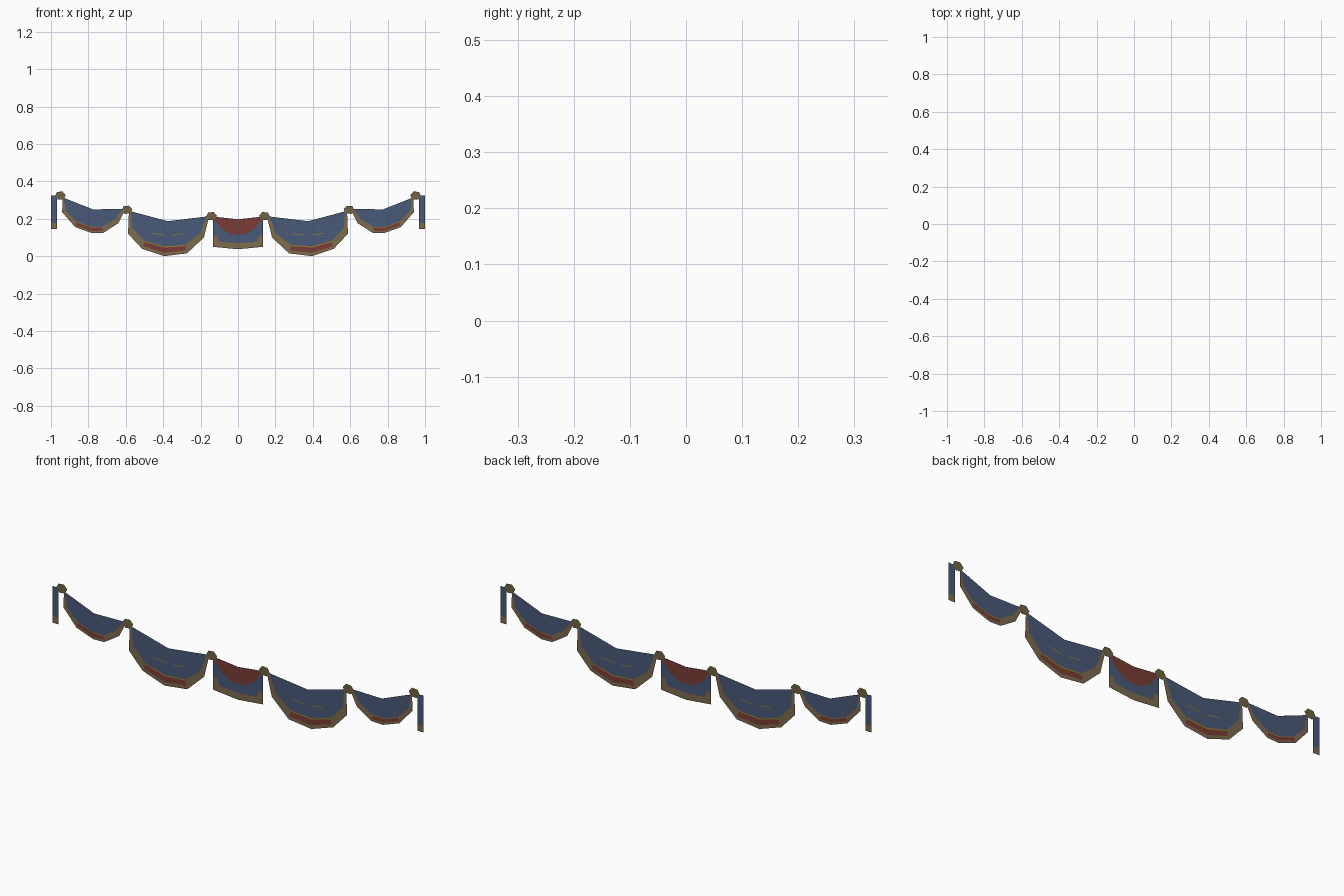
import bpy
import math

if "Cube" in bpy.data.objects:
    bpy.data.objects.remove(bpy.data.objects["Cube"])


def material(name, rgb):
    m = bpy.data.materials.new(name)
    m.diffuse_color = (*rgb, 1)
    m.use_nodes = True
    m.node_tree.nodes["Principled BSDF"].inputs["Base Color"].default_value = m.diffuse_color
    return m


BLUE, GOLD, RED, YELLOW, BRASS = range(5)
MATS = [material("blue cloth", (.068, .102, .190)),
        material("gold trim", (.205, .145, .078)),
        material("red cloth", (.195, .045, .035)),
        material("yellow thread", (.32, .21, .03)),
        material("dark gold knot", (.165, .125, .055))]


def sheet(name, polys, layers=(0,)):
    """Flat faces in the xz plane, mirrored to the other half.
    polys: list of (points, material index); layers: y offsets."""
    verts, faces, mats = [], [], []
    for y in layers:
        for pts, mat in polys:
            start = len(verts)
            verts += [(x, y, z) for x, z in pts]
            face = list(range(start, len(verts)))
            faces.append(face if y <= 0 else face[::-1])
            mats.append(mat)
    me = bpy.data.meshes.new(name)
    me.from_pydata(verts, [], faces)
    for m in MATS:
        me.materials.append(m)
    me.polygons.foreach_set("material_index", mats)
    ob = bpy.data.objects.new(name, me)
    bpy.context.collection.objects.link(ob)
    ob.modifiers.new("Mirror", "MIRROR").use_axis[0] = True
    return ob


def swag(name, outer, inner, top_mid):
    """Blue hanging cloth with a gold rim and a red, yellow-edged strip."""
    def line(t):
        return [(a[0] + (b[0] - a[0]) * t, a[1] + (b[1] - a[1]) * t)
                for a, b in zip(outer, inner)]
    polys = [(inner + [top_mid], BLUE)]
    bands = [(0, .35, GOLD), (.35, .88, RED), (.88, 1, YELLOW)]
    for t0, t1, mat in bands:
        lo, hi = line(t0), line(t1)
        for i in range(len(outer) - 1):
            m = mat if i in (2, 3) else GOLD
            polys.append(([lo[i], lo[i + 1], hi[i + 1], hi[i]], m))
    sheet(name, polys)


# Large and small swags
swag("large_swag",
     [(-.583, .245), (-.588, .12), (-.513, .04), (-.395, 0), (-.273, .015),
      (-.182, .10), (-.155, .21)],
     [(-.574, .24), (-.565, .15), (-.497, .08), (-.395, .052), (-.285, .06),
      (-.205, .12), (-.168, .212)],
     (-.375, .187))
swag("small_swag",
     [(-.938, .315), (-.94, .235), (-.87, .155), (-.78, .123), (-.72, .125),
      (-.64, .176), (-.605, .245)],
     [(-.932, .312), (-.92, .242), (-.862, .185), (-.785, .156), (-.725, .157),
      (-.655, .20), (-.617, .253)],
     (-.775, .25))

# Thin yellow creases on the large swags
sheet("swag_creases",
      [([(-.46, .121), (-.39, .110), (-.39, .114), (-.46, .125)], YELLOW),
       ([(-.35, .110), (-.29, .118), (-.29, .122), (-.35, .114)], YELLOW)],
      (-.001, .001))

# Centre panel: red drape, blue field, gold hem
curve = [(-.134, .205), (-.086, .145), (-.037, .117), (0, .117)]
hem = [(-.134, .11), (-.112, .11), (-.10, .078), (0, .07)]
sheet("centre_panel",
      [([(-.134, .212)] + curve + [(0, .197)], RED),
       (hem + curve[::-1], BLUE),
       ([(-.134, .05), (0, .037)] + hem[::-1], GOLD)])

# Hanging end strips
sheet("end_strip",
      [([(-1, .178), (-.967, .178), (-.967, .322), (-1, .325)], BLUE),
       ([(-1, .145), (-.967, .145), (-.967, .178), (-1, .178)], GOLD)])

# Six-sided knots where the cloth is gathered
for name, cx, cz in (("outer_knot", -.95, .324), ("middle_knot", -.594, .248),
                     ("inner_knot", -.142, .214)):
    pts = [(cx + .029 * math.cos(a * math.pi / 3 + .1),
            cz + .024 * math.sin(a * math.pi / 3 + .1)) for a in range(6)]
    sheet(name, [(pts, BRASS)], (-.001, .001))
